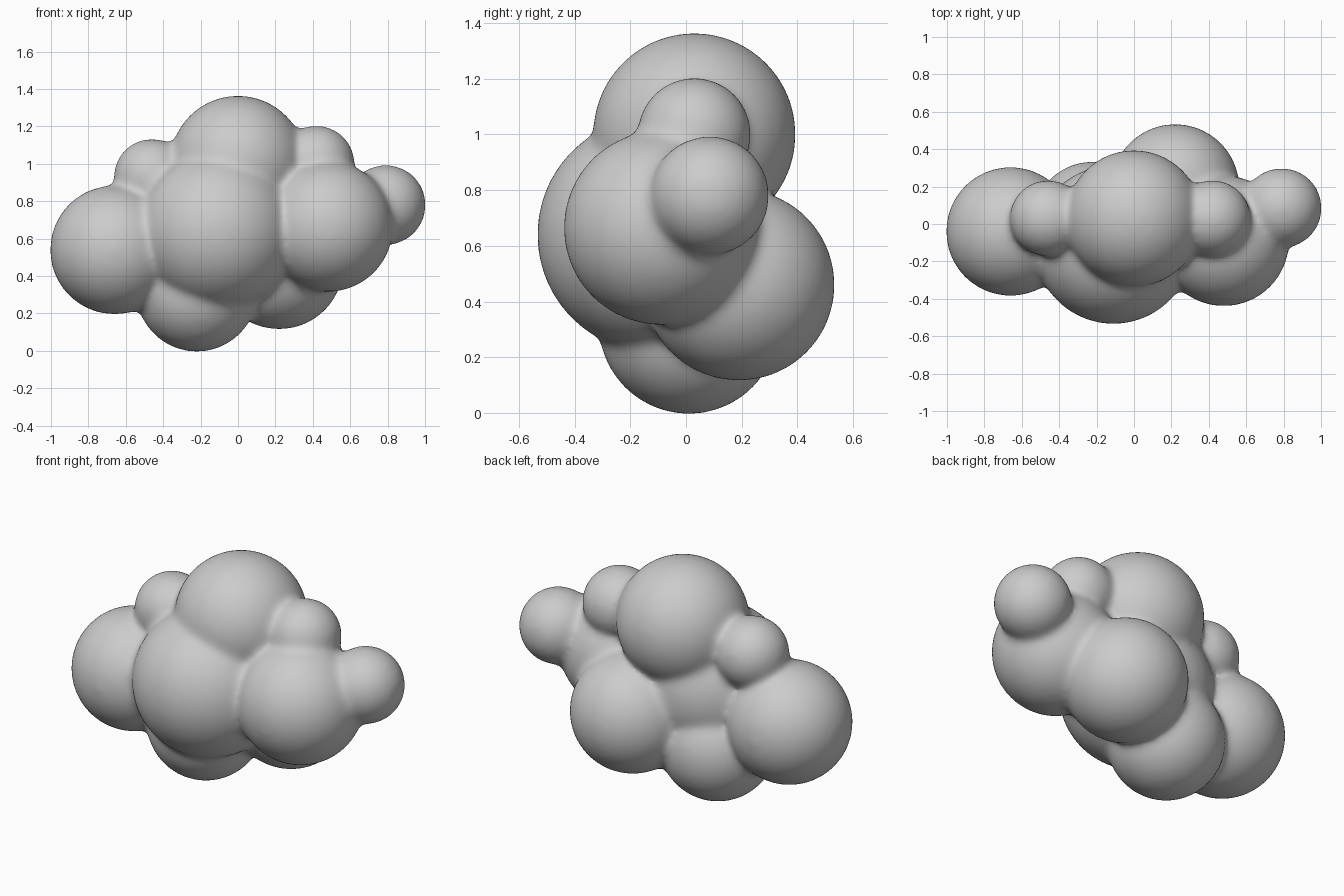
import bpy, bmesh
from mathutils import Matrix

if "Cube" in bpy.data.objects:
    bpy.data.objects.remove(bpy.data.objects["Cube"])

# Puffs of the cloud: x, y, z, radius
PUFFS = [
    (0.00, 0.03, 1.00, 0.36),     # crown
    (-0.66, -0.04, 0.54, 0.34),   # left
    (-0.46, 0.03, 0.93, 0.20),    # upper left
    (0.42, 0.03, 1.00, 0.20),     # upper right
    (0.79, 0.085, 0.78, 0.21),    # far right
    (0.48, -0.09, 0.665, 0.345),  # right front
    (-0.11, -0.11, 0.64, 0.42),   # belly
    (-0.22, 0.01, 0.32, 0.32),    # bottom
    (0.22, 0.19, 0.46, 0.34),     # right back
]

bm = bmesh.new()
for x, y, z, r in PUFFS:
    bmesh.ops.create_icosphere(bm, subdivisions=5, radius=r + 0.005,
                               matrix=Matrix.Translation((x, y, z)))
mesh = bpy.data.meshes.new("cloud")
bm.to_mesh(mesh)
bm.free()
cloud = bpy.data.objects.new("cloud", mesh)
bpy.context.collection.objects.link(cloud)

# Fuse the puffs into one skin and soften the creases
remesh = cloud.modifiers.new("fuse", 'REMESH')
remesh.mode = 'VOXEL'
remesh.voxel_size = 0.016
remesh.use_smooth_shade = True
soften = cloud.modifiers.new("soften", 'SMOOTH')
soften.factor = 0.5
soften.iterations = 30
